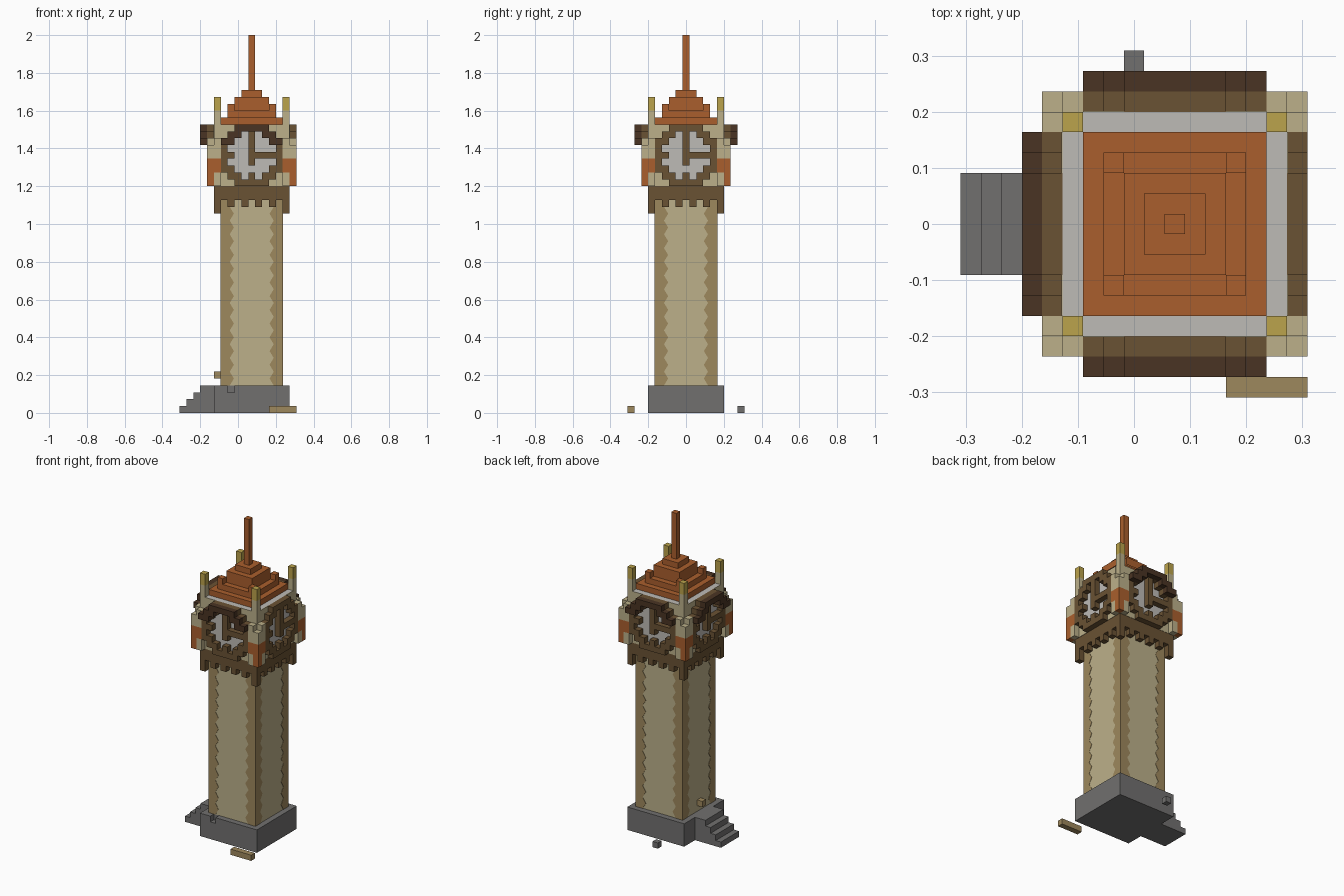
import bpy, bmesh
from mathutils import Matrix, Vector

cube = bpy.data.objects.get("Cube")
if cube:
    bpy.data.objects.remove(cube)

U = 2 / 55            # one block
CENTRE_X = 2          # tower axis, in blocks


def linear(c):
    c /= 255
    return c / 12.92 if c <= 0.04045 else ((c + 0.055) / 1.055) ** 2.4


def material(name, r, g, b):
    m = bpy.data.materials.new(name)
    m.use_nodes = True
    col = (linear(r), linear(g), linear(b), 1)
    m.diffuse_color = col
    bsdf = next(n for n in m.node_tree.nodes if n.type == 'BSDF_PRINCIPLED')
    bsdf.inputs["Base Color"].default_value = col
    return m


TERRACOTTA = material("terracotta", 170, 95, 45)
SAND = material("light_sandstone", 188, 176, 138)
QUOIN = material("dark_sandstone", 158, 136, 93)
STONE = material("grey_stone", 113, 112, 111)
BROWN = material("brown_wood", 106, 82, 51)
DARK = material("dark_wood", 74, 52, 35)
PALE = material("pale_dial", 190, 187, 182)
GOLD = material("gold", 187, 163, 76)


def finish(name, bm, mat):
    bm.transform(Matrix.Scale(U, 4) @ Matrix.Translation((CENTRE_X, 0, 0)))
    bmesh.ops.recalc_face_normals(bm, faces=bm.faces)
    mesh = bpy.data.meshes.new(name)
    bm.to_mesh(mesh)
    bm.free()
    mesh.materials.append(mat)
    ob = bpy.data.objects.new(name, mesh)
    bpy.context.collection.objects.link(ob)
    return ob


def turn(k):
    return Matrix.Rotation(k * 1.5707963267948966, 4, 'Z')


def boxes(name, mat, spans, turns=(0,)):
    """Boxes given as (x0, x1, y0, y1, z0, z1) in blocks, repeated by quarter turns."""
    bm = bmesh.new()
    for k in turns:
        for x0, x1, y0, y1, z0, z1 in spans:
            place = Matrix.Translation(((x0 + x1) / 2, (y0 + y1) / 2, (z0 + z1) / 2))
            size = Matrix.Diagonal((x1 - x0, y1 - y0, z1 - z0, 1))
            bmesh.ops.create_cube(bm, size=1, matrix=turn(k) @ place @ size)
    return finish(name, bm, mat)


def square(r, z0, z1):
    return (-r, r, -r, r, z0, z1)


def block(x, y, z0, z1):
    return (x - .5, x + .5, y - .5, y + .5, z0, z1)


ALL = range(4)

# Plinth with one missing block, landing and steps
boxes("plinth", STONE, [square(5.5, 0, 3), (-5.5, 5.5, -4.5, 5.5, 3, 4),
                        (-5.5, -3.5, -5.5, -4.5, 3, 4), (-2.5, 5.5, -5.5, -4.5, 3, 4)])
boxes("landing", STONE, [(-7.5, -5.5, -2.5, 2.5, 0, 4)])
boxes("steps", STONE, [(-11.5 + i, -10.5 + i, -2.5, 2.5, 0, i + 1) for i in range(1, 4)]
      and [(-10.5 + i, -9.5 + i, -2.5, 2.5, 0, i + 1) for i in range(3)])
boxes("loose_stone", STONE, [block(-2, 8, 0, 1)])
boxes("loose_beam", QUOIN, [(2.5, 6.5, -8.5, -7.5, 0, 1)])
boxes("door_bracket", QUOIN, [block(-5, 0, 5, 6)])

# Shaft with saw-edged corner stones
boxes("shaft", SAND, [square(4.5, 4, 33)])
bm = bmesh.new()
for k in ALL:
    for side in (-1, 1):
        outline = [(4.55, 4), (4.55, 31)]
        outline += [(2.6 if z % 2 else 3.2, z) for z in range(31, 3, -1)]
        face = bm.faces.new([bm.verts.new(turn(k) @ Vector((side * x, -4.55, z)))
                             for x, z in outline])
        extruded = bmesh.ops.extrude_face_region(bm, geom=[face])["geom"]
        bmesh.ops.translate(bm, verts=[v for v in extruded if isinstance(v, bmesh.types.BMVert)],
                            vec=turn(k) @ Vector((0, .1, 0)))
finish("corner_stones", bm, QUOIN)

# Corbel band with hanging teeth
boxes("corbel_band", BROWN, [square(5.5, 31, 33)])
boxes("corbel_teeth", BROWN, [block(x, -5, 30, 31) for x in (-3, -1, 1, 3)]
      + [block(5, -5, 29, 31)], ALL)

# Clock chamber
boxes("clock_chamber", PALE, [(-4.5, 4.5, -5.5, 5.5, 33, 42), (-5.5, 5.5, -4.5, 4.5, 33, 42)])
MID = 37.5            # dial centre height


def cell(x, z, y):
    return block(x, y, MID + z - .5, MID + z + .5)


def cells(test):
    return [(x, z) for x in range(-4, 5) for z in range(-4, 5) if test(abs(x), abs(z))]


ring = cells(lambda a, b: (max(a, b) == 4 and min(a, b) <= 2)
             or (a, b) in ((3, 3), (3, 2), (2, 3)))
corners = cells(lambda a, b: a + b >= 7)
ticks = [(0, 3), (0, -3), (3, 0), (-3, 0)]
boxes("dial_ring", BROWN, [cell(x, z, -6) for x, z in ring + ticks], ALL)
boxes("dial_corners", SAND, [(x - .5, x + .5, -5.55, -5.4, MID + z - .5, MID + z + .5)
                             for x, z in corners], ALL)
boxes("clock_hands", BROWN, [(-.5, .5, -6.5, -5.5, MID - 1.5, MID + 2.5),
                             (.5, 2.5, -6.5, -5.5, MID - .5, MID + .5)], ALL)
hood = [(x, z) for x, z in ring if z >= 2 and (abs(x), z) != (2, 2)]
boxes("dial_hoods", DARK, [cell(x, z, -7) for x, z in hood], (0, 2, 3))

# Corner turrets
boxes("turret_posts", SAND, [block(5, -5, 33, 44)], ALL)
boxes("turret_caps", GOLD, [block(5, -5, 44, 46)], ALL)
boxes("turret_feet", SAND, [block(6, -5, 33, 35), block(5, -6, 33, 35)], ALL)
boxes("turret_bands", TERRACOTTA, [block(6, -5, 35, 37), block(5, -6, 35, 37),
                                   block(6, -6, 33, 37)], ALL)
boxes("turret_shoulders", SAND, [block(6, -5, 37, 40), block(5, -6, 37, 40),
                                 block(6, -6, 37, 39)], ALL)

# Stepped roof and spire
boxes("roof_tiers", TERRACOTTA, [square(4.5, 42, 43), square(3.5, 43, 44),
                                 square(2.5, 44, 46), square(1.5, 46, 47)])
boxes("roof_corner_blocks", TERRACOTTA, [block(3, -3, 44, 45)], ALL)
boxes("spire", TERRACOTTA, [square(.5, 47, 55)])
